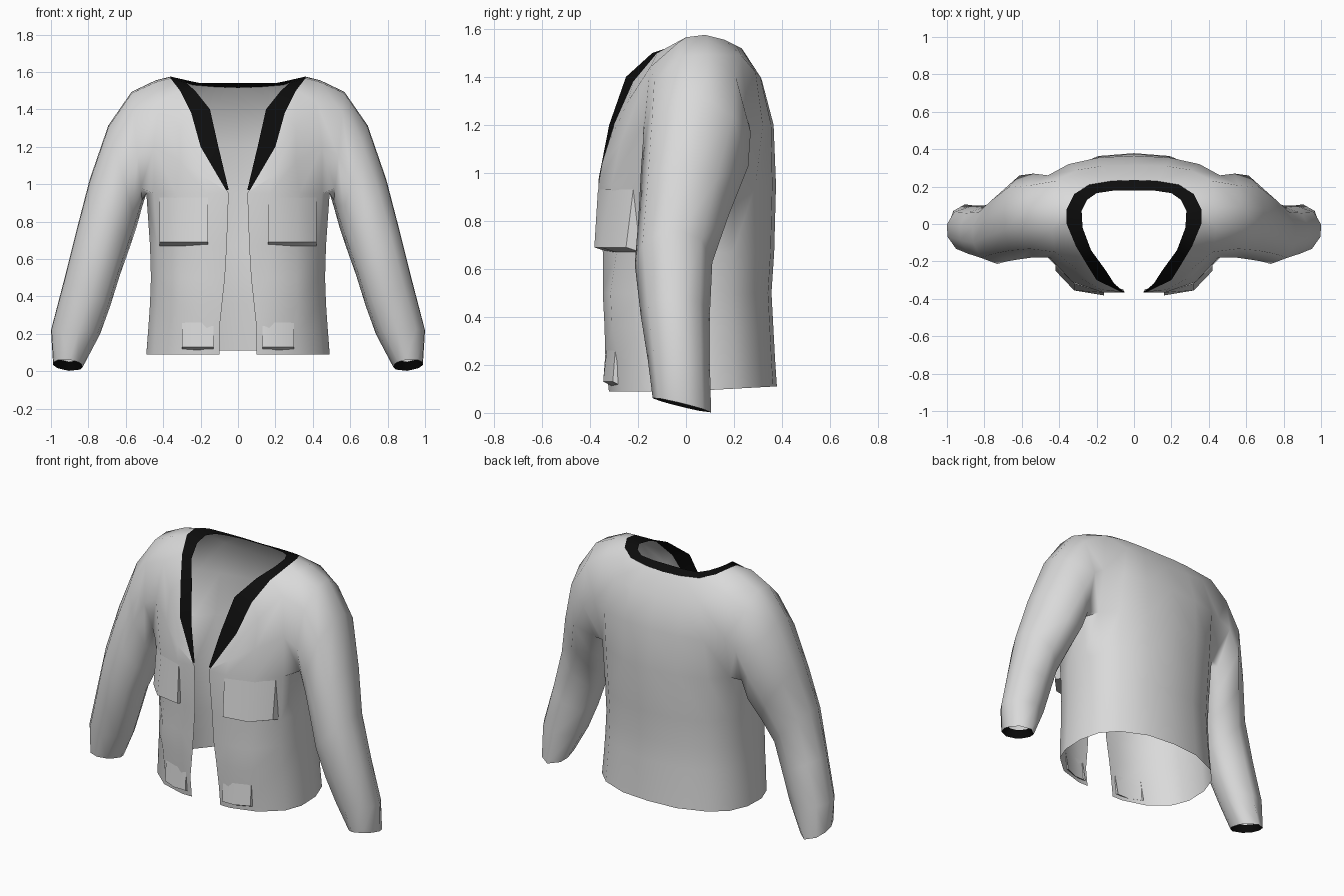
import bpy, bmesh, math
from mathutils import Vector

cube = bpy.data.objects.get("Cube")
if cube:
    bpy.data.objects.remove(cube, do_unlink=True)


def material(name, rgb):
    m = bpy.data.materials.new(name)
    m.use_nodes = True
    m.diffuse_color = (*rgb, 1)
    bsdf = m.node_tree.nodes["Principled BSDF"]
    bsdf.inputs["Base Color"].default_value = (*rgb, 1)
    bsdf.inputs["Roughness"].default_value = 0.8
    return m


cloth = material("light grey cloth", (0.7, 0.7, 0.7))
black = material("black trim", (0.004, 0.004, 0.004))


def finish(name, bm, mats, angle):
    """Turn a half bmesh into a mirrored, smooth-shaded object."""
    bmesh.ops.recalc_face_normals(bm, faces=bm.faces)
    outer = max(bm.faces, key=lambda f: abs(f.normal.y) * f.calc_area())
    if outer.normal.y * outer.calc_center_median().y < 0:
        bmesh.ops.reverse_faces(bm, faces=bm.faces)
    mesh = bpy.data.meshes.new(name)
    bm.to_mesh(mesh)
    bm.free()
    obj = bpy.data.objects.new(name, mesh)
    bpy.context.collection.objects.link(obj)
    for m in mats:
        mesh.materials.append(m)
    bpy.ops.object.select_all(action="DESELECT")
    obj.select_set(True)
    bpy.context.view_layer.objects.active = obj
    bpy.ops.object.shade_smooth_by_angle(angle=math.radians(angle))
    obj.modifiers.new("Mirror", "MIRROR")
    return obj


def strip(bm, a, b, closed=False, mat=0):
    """Quads between two rows of vertices."""
    n = len(a)
    for i in range(n if closed else n - 1):
        k = (i + 1) % n
        bm.faces.new((a[i], a[k], b[k], b[i])).material_index = mat


# Chest outline, from the front opening round to the middle of the back
chest_x = [.05, .17, .33, .45, .49, .49, .45, .36, .19, 0]
chest_y = [-.365, -.365, -.31, -.19, -.07, .08, .2, .29, .36, .375]

# Body rows: height, width, front depth, back depth, opening, front puff
body_rows = [
    (.09, 1.0, .88, 1.01, .10, .0),
    (.22, .98, .92, .99, .10, -.005),
    (.36, .96, .93, .97, .085, .02),
    (.5, .95, .95, .95, .07, .02),
    (.67, .96, .95, .98, .06, -.005),
    (.95, 1.0, 1.0, 1.0, .05, .0),
]
rows = []
for z, w, front, back, gap, puff in body_rows:
    row = []
    for j, (x, y) in enumerate(zip(chest_x, chest_y)):
        y *= front if y < 0 else back
        if j == 2:
            y -= puff
        lift = 0.02 * max(y, 0) / 0.37 if z < 0.1 else 0
        row.append((gap if j == 0 else x * w, y, z + lift))
    rows.append(row)

# Yoke rows up to the neckline
yoke_low = [(.055, -.365, .96), (.18, -.35, 1.04), (.31, -.275, 1.12), (.45, -.18, 1.2),
            (.5, -.07, 1.2), (.5, .1, 1.2), (.46, .26, 1.22), (.35, .32, 1.2),
            (.19, .355, 1.2), (0, .365, 1.2)]
yoke_high = [(.06, -.365, .965), (.195, -.325, 1.12), (.31, -.24, 1.3), (.42, -.15, 1.44),
             (.44, -.03, 1.545), (.44, .09, 1.555), (.42, .23, 1.49), (.3, .29, 1.42),
             (.17, .31, 1.4), (0, .315, 1.39)]
neck_outer = [(.065, -.365, .97), (.2, -.3, 1.2), (.25, -.22, 1.38), (.31, -.12, 1.5),
              (.36, 0, 1.565), (.36, .08, 1.575), (.32, .16, 1.555), (.24, .21, 1.53),
              (.12, .23, 1.52), (0, .235, 1.515)]
neck_inner = [(.05, -.365, .97), (.105, -.32, 1.2), (.15, -.25, 1.4), (.23, -.14, 1.5),
              (.275, -.02, 1.54), (.28, .07, 1.555), (.25, .13, 1.55), (.2, .165, 1.54),
              (.1, .18, 1.54), (0, .18, 1.54)]
rows += [yoke_low, yoke_high, neck_outer]

# Jacket body, leaving an armhole between the chest and the high yoke row
bm = bmesh.new()
grid = [[bm.verts.new(p) for p in row] for row in rows]
LOW, MID, HIGH, FRONT, BACK = 5, 6, 7, 3, 6
for r in range(len(grid) - 1):
    a, b = grid[r], grid[r + 1]
    if LOW <= r < HIGH:
        strip(bm, a[:FRONT + 1], b[:FRONT + 1])
        strip(bm, a[BACK:], b[BACK:])
    else:
        strip(bm, a, b)

# Sleeve continues from the armhole edge
ring = (grid[LOW][FRONT:BACK + 1] + [grid[MID][BACK]]
        + grid[HIGH][FRONT:BACK + 1][::-1] + [grid[MID][FRONT]])
angles = [math.atan2((v.co.z - 1.24) / .31, (v.co.y - .04) / .23) for v in ring]

# Sleeve sections: outer x, z; inner x, z; front y, back y; cuff tilt
sections = [
    (.57, 1.5, .51, .88, -.18, .27, 0),
    (.695, 1.32, .54, .77, -.19, .26, 0),
    (.795, 1.03, .58, .65, -.2, .18, 0),
    (.865, .76, .63, .51, -.215, .11, 0),
    (.935, .48, .68, .35, -.19, .1, 0),
    (1.003, .22, .735, .2, -.16, .1, .01),
    (.99, .04, .83, .025, -.14, .105, .03),
    (.965, .08, .855, .07, -.1, .07, .025),
]
for i, (ox, oz, ix, iz, yf, yb, tilt) in enumerate(sections):
    new = []
    for a in angles:
        s, c = math.sin(a), math.cos(a)
        new.append(bm.verts.new(((ox + ix) / 2 + s * (ox - ix) / 2,
                                 (yb + yf) / 2 + c * (yb - yf) / 2,
                                 (oz + iz) / 2 + s * (oz - iz) / 2 - tilt * c)))
    # The last section is the dark lining turned into the cuff
    strip(bm, ring, new, True, 1 if i == len(sections) - 1 else 0)
    ring = new
bmesh.ops.delete(bm, geom=[v for v in bm.verts if not v.link_faces], context="VERTS")
finish("jacket_body_and_sleeves", bm, [cloth, black], 75)

# Neck trim
bm = bmesh.new()
strip(bm, [bm.verts.new(p) for p in neck_outer], [bm.verts.new(p) for p in neck_inner])
finish("neck_trim", bm, [black], 60)


# Pockets: flush at the top, standing away from the cloth at the bottom
def pocket(name, xs, top, bottom, z_top, z_bottom, depth):
    bm = bmesh.new()
    lines = [[(x, y, z_top) for x, y in zip(xs, top)],
             [(x, y, z_bottom) for x, y in zip(xs, bottom)],
             [(x, y + depth, z_bottom - .02) for x, y in zip(xs, bottom)]]
    v = [[bm.verts.new(p) for p in line] for line in lines]
    strip(bm, v[0], v[1])
    strip(bm, v[1], v[2])
    for k in (0, -1):
        bm.faces.new([line[k] for line in v])
    finish(name, bm, [cloth], 40)


pocket("chest_pockets", (.16, .32, .42), (-.367, -.316, -.22),
       (-.382, -.355, -.25), .93, .69, .06)
pocket("lower_pocket_flaps", (.13, .21, .3), (-.335, -.33, -.295),
       (-.345, -.345, -.305), .26, .13, .04)
